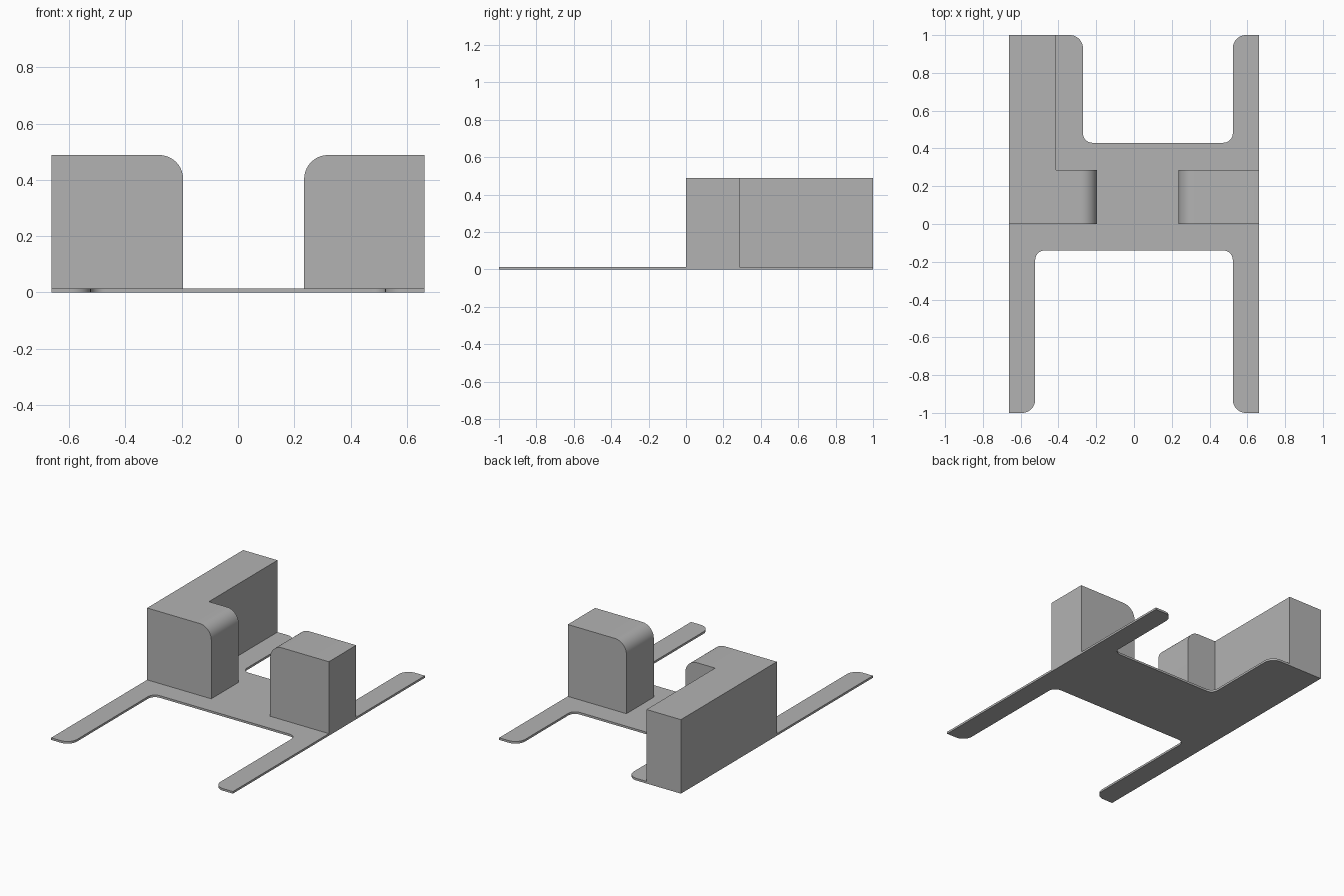
import bpy, bmesh, math
from mathutils import Vector

if "Cube" in bpy.data.objects:
    bpy.data.objects.remove(bpy.data.objects["Cube"], do_unlink=True)

GREY = (0.45, 0.45, 0.45, 1)
mat = bpy.data.materials.new("plain grey")
mat.use_nodes = True
mat.diffuse_color = GREY
mat.node_tree.nodes["Principled BSDF"].inputs["Base Color"].default_value = GREY

SIDE, THICK, TOP = 0.663, 0.014, 0.488


def rounded(corners, steps=10):
    """Turn (x, y, radius) right-angle corners into an outline with arcs."""
    outline = []
    for i, (x, y, r) in enumerate(corners):
        p = Vector((x, y))
        if r == 0:
            outline.append(p)
            continue
        a = (Vector(corners[i - 1][:2]) - p).normalized()
        b = (Vector(corners[(i + 1) % len(corners)][:2]) - p).normalized()
        centre = p + (a + b) * r
        for k in range(steps + 1):
            t = math.pi / 2 * k / steps
            outline.append(centre - b * r * math.cos(t) - a * r * math.sin(t))
    return outline


def extrude(name, outline, to_3d, direction):
    bm = bmesh.new()
    face = bm.faces.new([bm.verts.new(to_3d(p)) for p in outline])
    new = bmesh.ops.extrude_face_region(bm, geom=[face])["geom"]
    verts = [g for g in new if isinstance(g, bmesh.types.BMVert)]
    bmesh.ops.translate(bm, verts=verts, vec=direction)
    bmesh.ops.recalc_face_normals(bm, faces=bm.faces)
    mesh = bpy.data.meshes.new(name)
    bm.to_mesh(mesh)
    bm.free()
    mesh.materials.append(mat)
    obj = bpy.data.objects.new(name, mesh)
    bpy.context.collection.objects.link(obj)
    bpy.ops.object.select_all(action="DESELECT")
    obj.select_set(True)
    bpy.context.view_layer.objects.active = obj
    bpy.ops.object.shade_smooth_by_angle(angle=math.radians(30))
    return obj


# Flat H-shaped base with four arms, rounded at the inner tips and inner corners
TIP, INNER, ARM = 0.07, 0.05, 0.523
extrude("base_plate", rounded([
    (-SIDE, -1, 0), (-ARM, -1, TIP), (-ARM, -0.14, INNER),
    (ARM, -0.14, INNER), (ARM, -1, TIP), (SIDE, -1, 0),
    (SIDE, 1, 0), (ARM, 1, TIP), (ARM, 0.43, INNER),
    (-0.27, 0.43, INNER), (-0.27, 1, TIP), (-SIDE, 1, 0),
]), lambda p: (p.x, p.y, 0), (0, 0, THICK))


# Upright blocks with one rounded inner top edge
def block(name, outer, inner):
    extrude(name, rounded([(outer, THICK, 0), (inner, THICK, 0),
                           (inner, TOP, 0.085), (outer, TOP, 0)]),
            lambda p: (p.x, 0, p.y), (0, 0.285, 0))


WALL = -0.412
block("left_block", SIDE, 0.235)
block("right_block", WALL, -0.195)

# Long wall along the right side, forming an L with the right block
extrude("right_wall", rounded([(-SIDE, 0, 0), (WALL, 0, 0), (WALL, 1, 0), (-SIDE, 1, 0)]),
        lambda p: (p.x, p.y, THICK), (0, 0, TOP - THICK))
